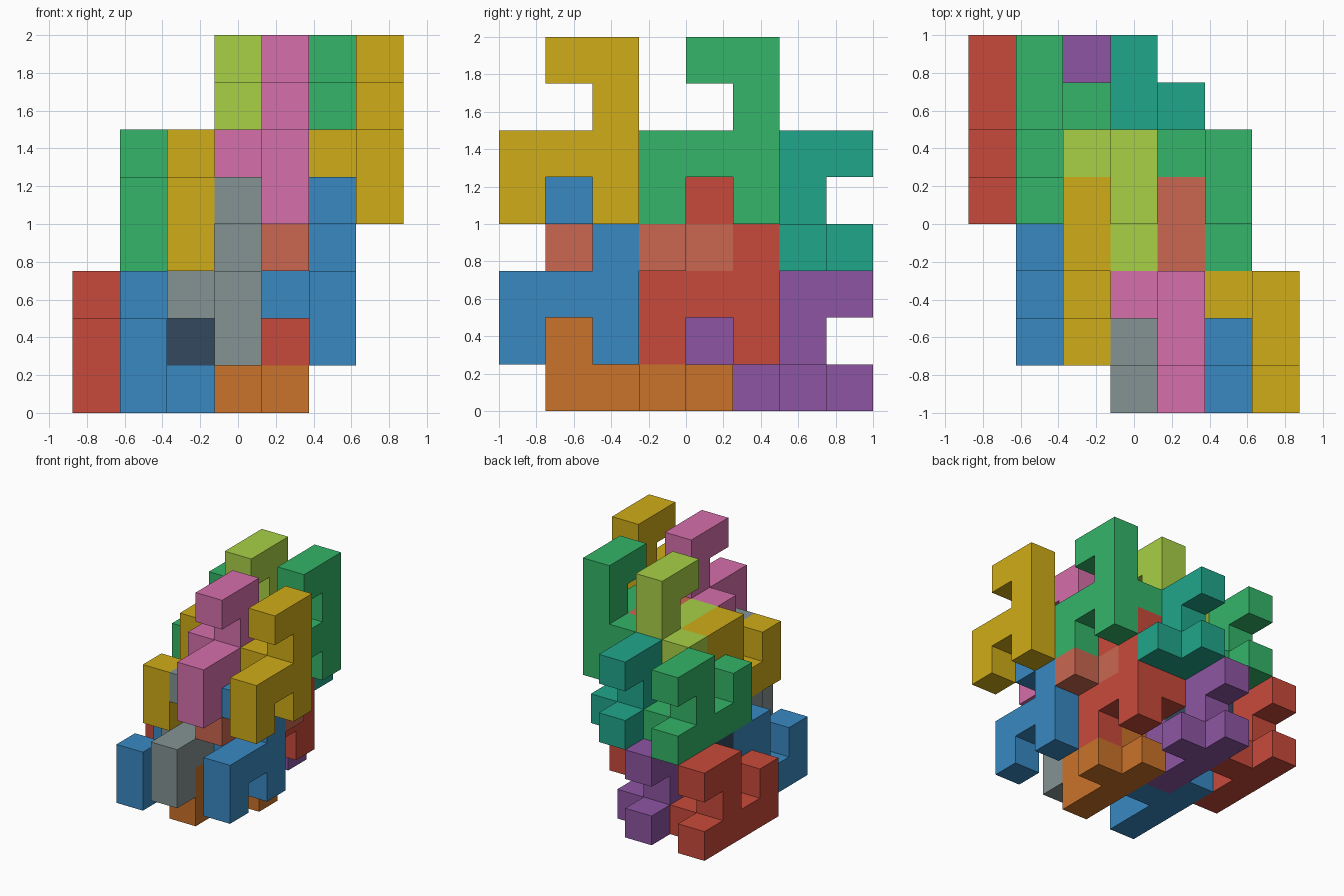
import bpy, bmesh
from mathutils import Vector

if "Cube" in bpy.data.objects:
    bpy.data.objects.remove(bpy.data.objects["Cube"])

U = 0.25  # size of one cube cell

# Upright piece as (layer, y, z) cells: a flat plate plus one peg on its left face
PLATE = [(0, 0), (2, 0), (0, 1), (1, 1), (2, 1), (2, 2), (1, 3), (2, 3)]
UPRIGHT = [(0, j, k) for j, k in PLATE] + [(-1, 2, 1)]
# Lying piece: the same solid turned half a turn about a diagonal axis
LYING = [(-i, 3 - k, 2 - j) for i, j, k in UPRIGHT]

COLOURS = {
    "red": "C94A3B", "blue": "3889C2", "green": "33B568", "yellow": "D0AC18",
    "lime": "A8D046", "pink": "D66FAB", "grey": "859393", "navy": "34495E",
    "orange": "CA7229", "purple": "8E55A3", "teal": "20A68B", "coral": "CA6750",
}


def material(name):
    mat = bpy.data.materials.get(name)
    if not mat:
        mat = bpy.data.materials.new(name)
        srgb = [int(COLOURS[name][n:n + 2], 16) / 255 for n in (0, 2, 4)]
        mat.diffuse_color = [((c + 0.055) / 1.055) ** 2.4 for c in srgb] + [1]
        mat.use_nodes = True
        mat.node_tree.nodes["Principled BSDF"].inputs["Base Color"].default_value = mat.diffuse_color
    return mat


def piece(name, colour, cells, x, y, z):
    """Build the outer skin of a set of cells as one clean solid."""
    solid = {(x + i, y + j, z + k) for i, j, k in cells}
    bm = bmesh.new()
    for cell in solid:
        centre = Vector(cell) + Vector((-3, -3.5, 0.5))
        for axis in range(3):
            for sign in (-1, 1):
                near = list(cell)
                near[axis] += sign
                if tuple(near) in solid:
                    continue
                n, u, v = Vector(), Vector(), Vector()
                n[axis] = sign / 2
                u[(axis + 1) % 3] = 0.5
                v[(axis + 2) % 3] = sign / 2
                bm.faces.new([bm.verts.new((centre + n + a * u + b * v) * U)
                              for a, b in ((-1, -1), (1, -1), (1, 1), (-1, 1))])
    bmesh.ops.remove_doubles(bm, verts=bm.verts, dist=1e-4)
    bmesh.ops.dissolve_limit(bm, angle_limit=0.01, verts=bm.verts, edges=bm.edges)
    mesh = bpy.data.meshes.new(name)
    bm.to_mesh(mesh)
    bm.free()
    mesh.materials.append(material(colour))
    bpy.context.collection.objects.link(bpy.data.objects.new(name, mesh))


# Each row: (y, z) start, then the x layer and colour of its two pieces
UPRIGHT_ROWS = [
    (0, 4, (4, "pink"), (6, "yellow")),
    (3, 4, (3, "lime"), (5, "green")),
    (0, 1, (3, "grey"), (5, "blue")),
    (3, 1, (2, "navy"), (4, "red")),
]
LYING_ROWS = [
    (1, 0, (1, "blue"), (3, "orange")),
    (1, 3, (2, "yellow"), (4, "coral")),
    (4, 0, (0, "red"), (2, "purple")),
    (4, 3, (1, "green"), (3, "teal")),
]

for kind, cells, rows in (("upright", UPRIGHT, UPRIGHT_ROWS),
                          ("lying", LYING, LYING_ROWS)):
    for y, z, *pair in rows:
        for x, colour in pair:
            piece(f"{kind}_{colour}_piece", colour, cells, x, y, z)
